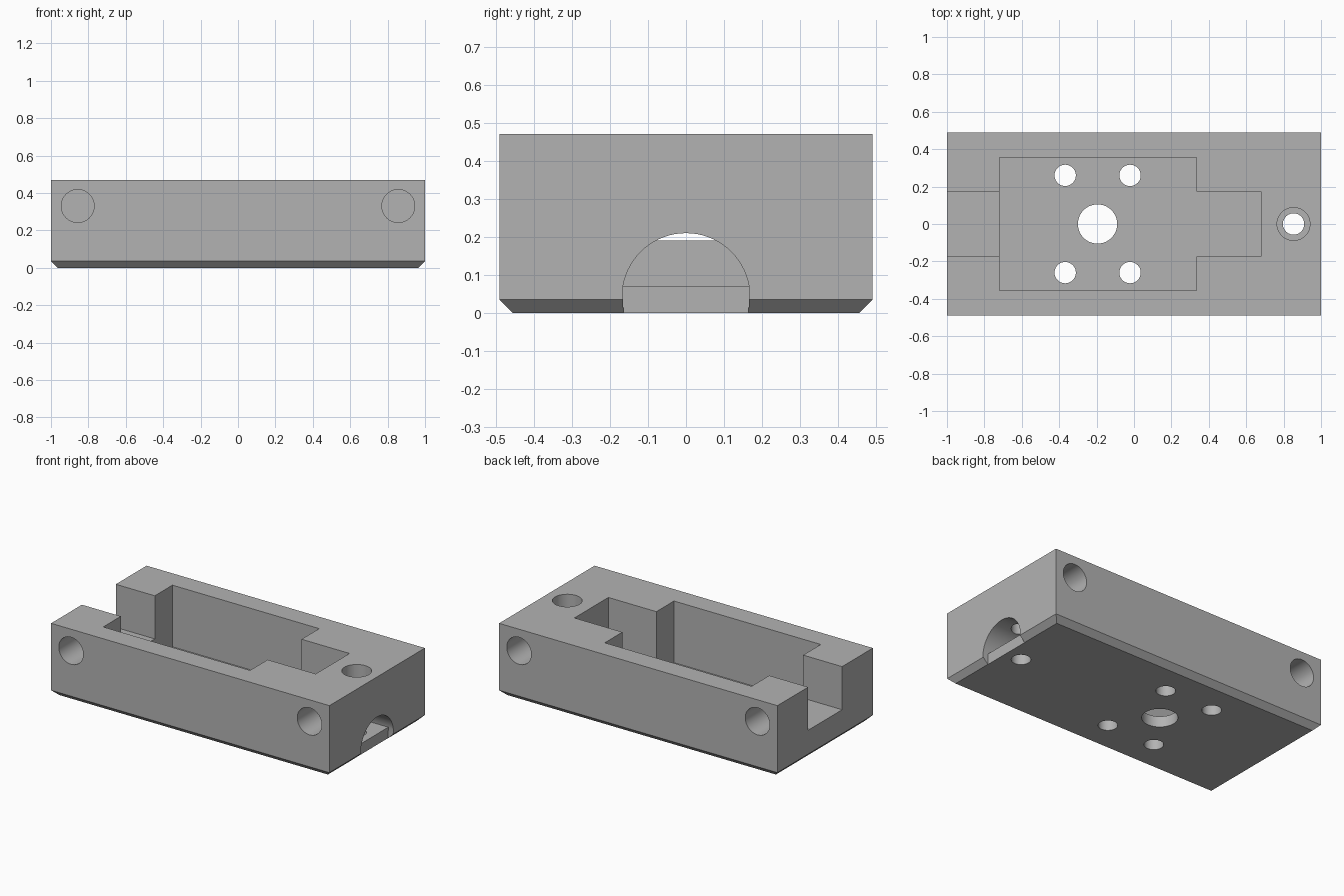
import bpy, bmesh, math
from mathutils import Matrix, Vector

old = bpy.data.objects.get("Cube")
if old:
    bpy.data.objects.remove(old, do_unlink=True)

grey = bpy.data.materials.new("plain_grey")
grey.use_nodes = True
colour = (0.45, 0.45, 0.45, 1)
grey.diffuse_color = colour
grey.node_tree.nodes["Principled BSDF"].inputs["Base Color"].default_value = colour

HEIGHT, FLOOR, CHAMFER = 0.47, 0.07, 0.035
ABOVE = 0.6


def make_object(name, bm):
    bmesh.ops.recalc_face_normals(bm, faces=bm.faces)
    mesh = bpy.data.meshes.new(name)
    bm.to_mesh(mesh)
    bm.free()
    mesh.materials.append(grey)
    obj = bpy.data.objects.new(name, mesh)
    bpy.context.collection.objects.link(obj)
    return obj


def add_box(bm, low, high):
    low, high = Vector(low), Vector(high)
    size = high - low
    matrix = Matrix.Translation((low + high) / 2) @ Matrix.Diagonal((*size, 1))
    bmesh.ops.create_cube(bm, size=1, matrix=matrix)


def select_only(obj):
    bpy.ops.object.select_all(action='DESELECT')
    obj.select_set(True)
    bpy.context.view_layer.objects.active = obj


def cut(cutter):
    """Subtract the cutter from the body, then discard it."""
    cutter.hide_render = True
    mod = body.modifiers.new("cut", 'BOOLEAN')
    mod.operation, mod.solver, mod.object = 'DIFFERENCE', 'EXACT', cutter
    select_only(body)
    bpy.ops.object.modifier_apply(modifier=mod.name)
    bpy.data.objects.remove(cutter, do_unlink=True)


def cut_box(name, low, high):
    bm = bmesh.new()
    add_box(bm, low, high)
    cut(make_object(name, bm))


def cut_hole(name, start, end, radius):
    start, end = Vector(start), Vector(end)
    axis = end - start
    turn = axis.to_track_quat('Z', 'Y').to_matrix().to_4x4()
    bm = bmesh.new()
    bmesh.ops.create_cone(bm, cap_ends=True, segments=48, radius1=radius, radius2=radius,
                          depth=axis.length, matrix=Matrix.Translation((start + end) / 2) @ turn)
    cut(make_object(name, bm))


def cut_prism(name, profile, x0, x1):
    """Cut a (y, z) profile along x."""
    bm = bmesh.new()
    face = bm.faces.new([bm.verts.new((x0, y, z)) for y, z in profile])
    new = bmesh.ops.extrude_face_region(bm, geom=[face])["geom"]
    verts = [v for v in new if isinstance(v, bmesh.types.BMVert)]
    bmesh.ops.translate(bm, verts=verts, vec=(x1 - x0, 0, 0))
    cut(make_object(name, bm))


# Block with chamfered bottom edges
bm = bmesh.new()
add_box(bm, (-1, -0.49, 0), (1, 0.49, HEIGHT))
bottom = [e for e in bm.edges if all(v.co.z < 0.01 for v in e.verts)]
bmesh.ops.bevel(bm, geom=bottom, offset=CHAMFER, segments=1, affect='EDGES')
body = make_object("mount_body", bm)

# Main pocket, deep end bay and shallow open end channel
cut_box("main_pocket", (-0.72, -0.355, FLOOR), (0.335, 0.355, ABOVE))
cut_box("end_bay", (0.2, -0.174, FLOOR), (0.68, 0.174, ABOVE))
cut_box("open_channel", (-1.1, -0.174, 0.19), (-0.6, 0.174, ABOVE))

# Arched tunnel and its mouth through the bottom chamfer
radius, centre = 0.168, 0.042
base = math.asin((FLOOR - centre) / radius)
steps = 32
arc = []
for i in range(steps + 1):
    a = base + (math.pi - 2 * base) * i / steps
    arc.append((radius * math.cos(a), centre + radius * math.sin(a)))
cut_prism("tunnel", arc, 0.5, 1.1)
cut_prism("tunnel_mouth", arc + [(-0.164, -0.05), (0.164, -0.05)], 0.964, 1.1)

# Counterbored screw hole
cut_hole("screw_hole", (0.853, 0, -0.1), (0.853, 0, ABOVE), 0.057)
cut_hole("counterbore", (0.853, 0, 0.3), (0.853, 0, ABOVE), 0.088)

# Pocket floor holes
cut_hole("shaft_hole", (-0.195, 0, -0.1), (-0.195, 0, 0.2), 0.105)
for x in (-0.368, -0.021):
    for y in (-0.26, 0.26):
        cut_hole("floor_hole", (x, y, -0.1), (x, y, 0.2), 0.057)

# Blind round sockets in both long sides
for side in (-1, 1):
    for x in (-0.857, 0.857):
        cut_hole("side_socket", (x, side * 0.24, 0.33), (x, side * 0.6, 0.33), 0.088)

select_only(body)
bpy.ops.object.shade_smooth_by_angle(angle=math.radians(30))
